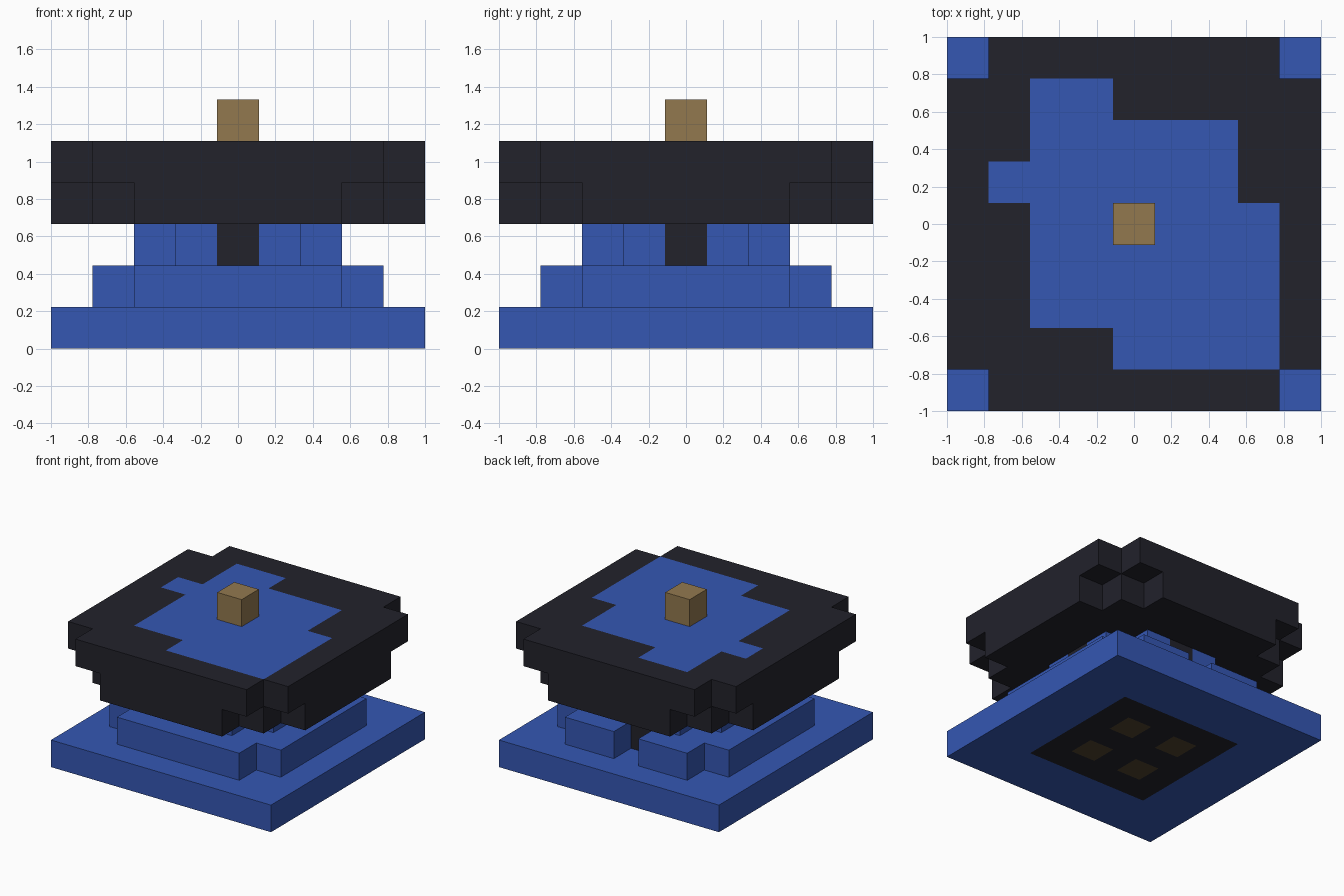
import bpy
import bmesh

cube = bpy.data.objects.get("Cube")
if cube:
    bpy.data.objects.remove(cube, do_unlink=True)

U = 2 / 9  # edge length of one block


def material(name, colour):
    mat = bpy.data.materials.new(name)
    mat.use_nodes = True
    mat.diffuse_color = (*colour, 1)
    mat.node_tree.nodes["Principled BSDF"].inputs["Base Color"].default_value = (*colour, 1)
    return mat


BLUE, BLACK, TAN, BROWN = range(4)
MATERIALS = [
    material("blue", (0.035, 0.095, 0.45)),
    material("black", (0.016, 0.016, 0.024)),
    material("tan", (0.29, 0.19, 0.078)),
    material("dark brown", (0.08, 0.055, 0.027)),
]


def square(radius, trim=None):
    """Cells of a centred square, with the corners cut where |i| + |j| exceeds trim."""
    span = range(-radius, radius + 1)
    limit = 2 * radius if trim is None else trim
    return {(i, j) for i in span for j in span if abs(i) + abs(j) <= limit}


def slab(name, cells, level, colour_rule):
    """Extrude a plan of cells one block high; colour each face by its cell position and normal."""
    bm = bmesh.new()
    for i, j in sorted(cells):
        corners = [(i - .5, j - .5), (i + .5, j - .5), (i + .5, j + .5), (i - .5, j + .5)]
        bm.faces.new([bm.verts.new((x * U, y * U, level * U)) for x, y in corners])
    bmesh.ops.remove_doubles(bm, verts=bm.verts, dist=0.001)
    grown = bmesh.ops.extrude_face_region(bm, geom=bm.faces[:])
    top = [v for v in grown["geom"] if isinstance(v, bmesh.types.BMVert)]
    bmesh.ops.translate(bm, verts=top, vec=(0, 0, U))
    bmesh.ops.recalc_face_normals(bm, faces=bm.faces)
    for face in bm.faces:
        # Step half a block inward to find the cell that owns the face
        spot = face.calc_center_median() - face.normal * U / 2
        face.material_index = colour_rule(round(spot.x / U), round(spot.y / U), face.normal)
    bmesh.ops.dissolve_limit(bm, angle_limit=0.01, verts=bm.verts, edges=bm.edges,
                             delimit={'MATERIAL'})
    mesh = bpy.data.meshes.new(name)
    bm.to_mesh(mesh)
    bm.free()
    for mat in MATERIALS:
        mesh.materials.append(mat)
    obj = bpy.data.objects.new(name, mesh)
    bpy.context.collection.objects.link(obj)
    return obj


# Base: blue, with a black square and four brown blocks set in the underside
def base_colour(i, j, normal):
    if normal.z < -0.5 and max(abs(i), abs(j)) <= 2:
        return BROWN if abs(i) == 1 and abs(j) == 1 else BLACK
    return BLUE


slab("base", square(4), 0, base_colour)


# Step: corners cut, with an entrance at the back that ends at a black wall
def step_colour(i, j, normal):
    return BLACK if i == 0 and j == 2 and normal.y > 0.5 else BLUE


slab("step", square(3, 5) - {(0, 3)}, 1, step_colour)


# Walls: a black door in the middle of each side
def wall_colour(i, j, normal):
    return BLACK if i == 0 or j == 0 else BLUE


slab("walls", square(2, 3), 2, wall_colour)

# Roof: lower tier with stepped corners, upper tier with a blue patch on top
slab("lower_roof", square(4, 6), 3, lambda i, j, n: BLACK)

# First and last blue cell in each row of the patch, from front to back
PATCH = {-3: (0, 3), -2: (-2, 3), -1: (-2, 3), 0: (-2, 3), 1: (-3, 2), 2: (-2, 2), 3: (-2, -1)}


def roof_colour(i, j, normal):
    if normal.z > 0.5 and j in PATCH and PATCH[j][0] <= i <= PATCH[j][1]:
        return BLUE
    return BLACK


slab("upper_roof", square(4, 7), 4, roof_colour)

# Finial block
slab("finial", square(0), 5, lambda i, j, n: TAN)
